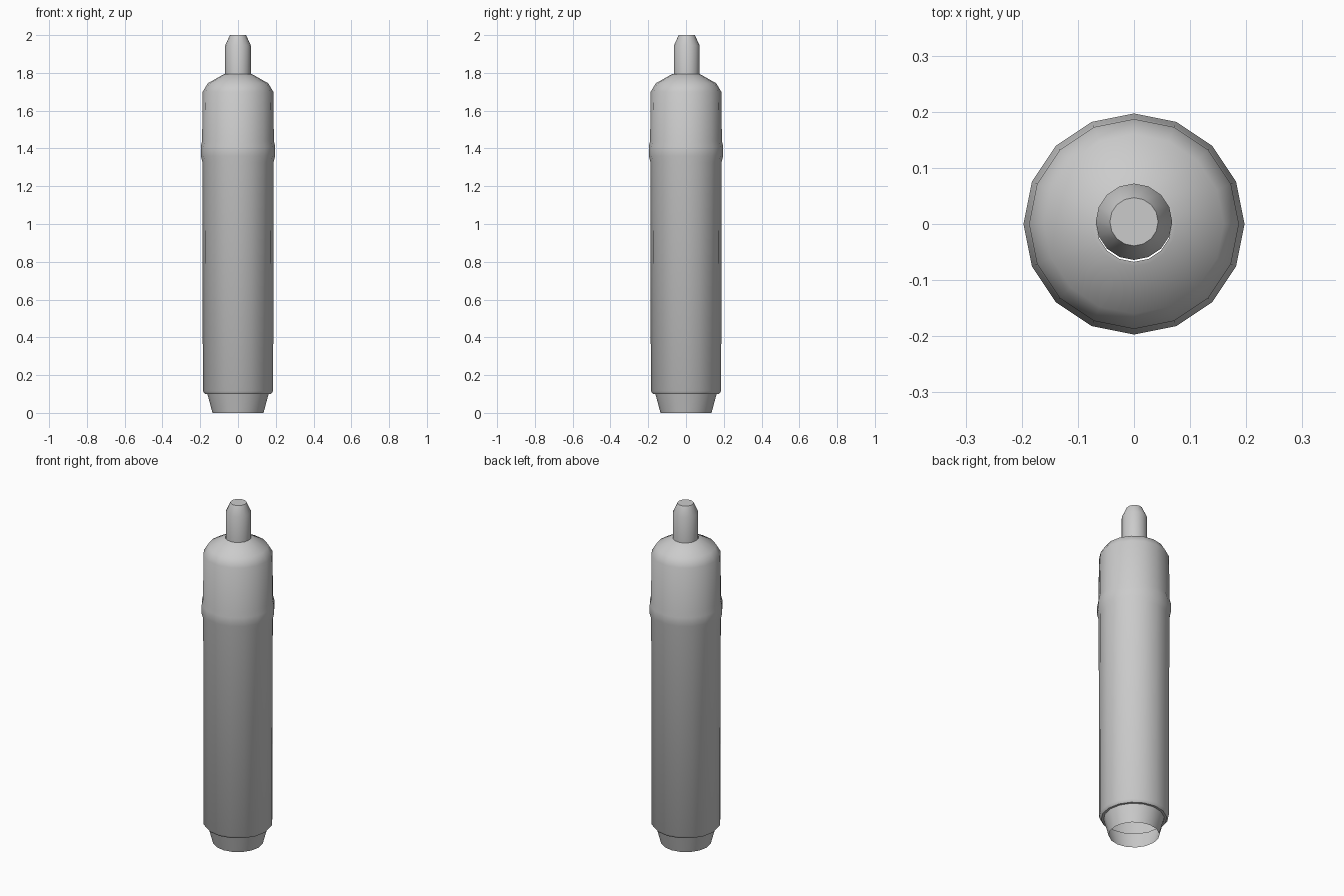
import bpy, bmesh, math

if "Cube" in bpy.data.objects:
    bpy.data.objects.remove(bpy.data.objects["Cube"])

SIDES = 16


def lathe(name, profile, cap_top=False, offset=(0, 0)):
    """Revolve (radius, height) points around z."""
    bm = bmesh.new()
    rings = []
    for r, z in profile:
        rings.append([bm.verts.new((r * math.cos(2 * math.pi * i / SIDES),
                                    r * math.sin(2 * math.pi * i / SIDES), z))
                      for i in range(SIDES)])
    for a, b in zip(rings, rings[1:]):
        for i in range(SIDES):
            j = (i + 1) % SIDES
            bm.faces.new((a[i], a[j], b[j], b[i]))
    if cap_top:
        bm.faces.new(rings[-1])
    mesh = bpy.data.meshes.new(name)
    bm.to_mesh(mesh)
    bm.free()
    obj = bpy.data.objects.new(name, mesh)
    obj.location = (*offset, 0)
    bpy.context.collection.objects.link(obj)
    bpy.ops.object.select_all(action='DESELECT')
    obj.select_set(True)
    bpy.context.view_layer.objects.active = obj
    bpy.ops.object.shade_smooth_by_angle(angle=math.radians(50))
    return obj


# Pen body: open tapered plug, long barrel, raised grip ring, rounded shoulder
lathe("pen_body", [
    (0.135, 0.0), (0.162, 0.10), (0.175, 0.10), (0.186, 0.115),
    (0.189, 1.33), (0.197, 1.36), (0.197, 1.41), (0.190, 1.44),
    (0.187, 1.70), (0.160, 1.745), (0.075, 1.793), (0.0675, 1.795)])

# Writing tip, set very slightly off centre
lathe("nib", [(0.068, 1.785), (0.068, 1.945), (0.043, 2.0)],
      cap_top=True, offset=(0, 0.004))
